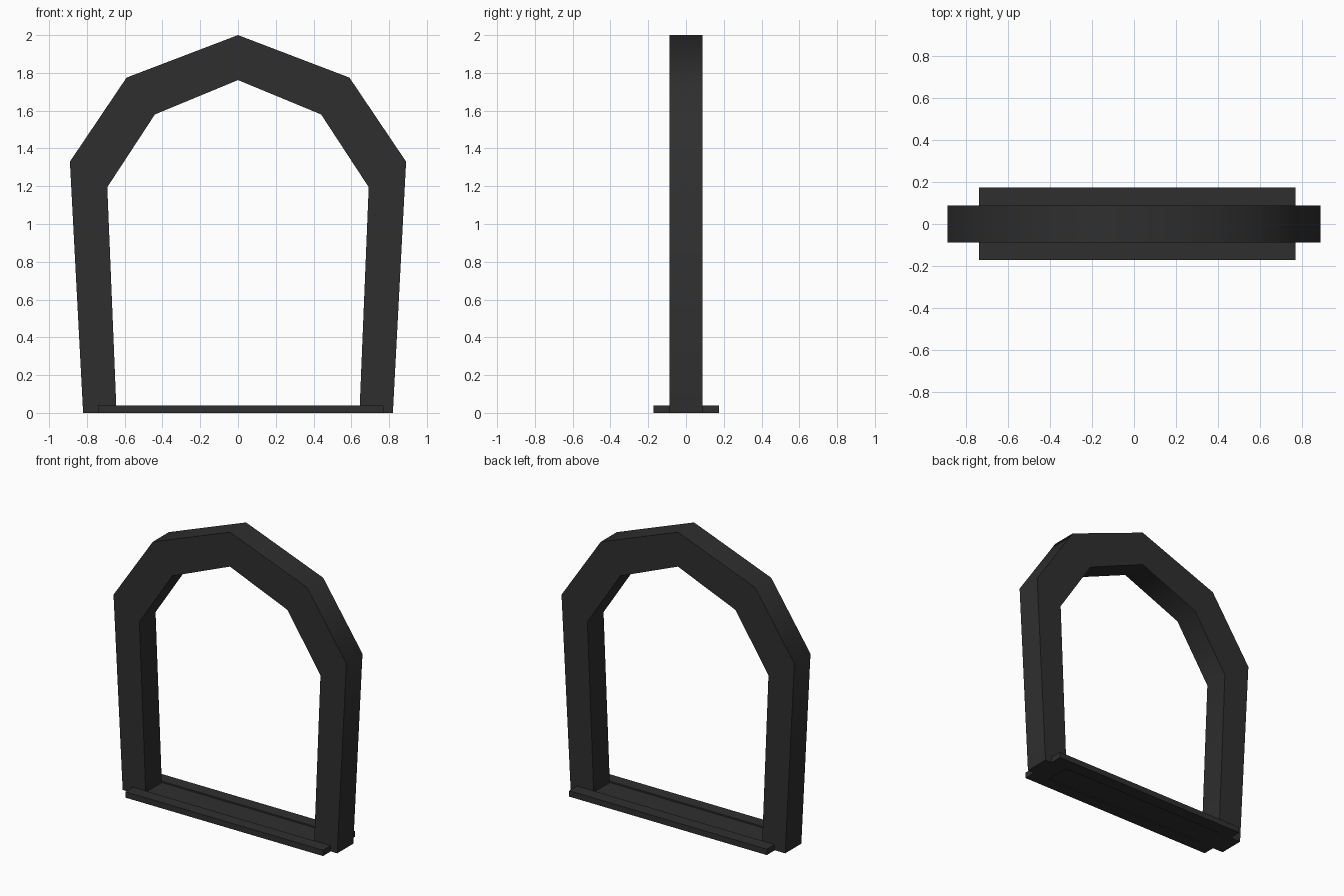
import bpy, bmesh, math

if "Cube" in bpy.data.objects:
    bpy.data.objects.remove(bpy.data.objects["Cube"])

dark = bpy.data.materials.new("charcoal")
dark.diffuse_color = (0.028, 0.028, 0.028, 1)
dark.use_nodes = True
dark.node_tree.nodes["Principled BSDF"].inputs["Base Color"].default_value = dark.diffuse_color


def finish(name, bm):
    bmesh.ops.recalc_face_normals(bm, faces=bm.faces)
    mesh = bpy.data.meshes.new(name)
    bm.to_mesh(mesh)
    bm.free()
    mesh.materials.append(dark)
    ob = bpy.data.objects.new(name, mesh)
    bpy.context.collection.objects.link(ob)
    return ob


def box(name, x0, x1, y0, y1, z0, z1):
    bm = bmesh.new()
    bmesh.ops.create_cube(bm, size=1)
    for v in bm.verts:
        v.co.x = x1 if v.co.x > 0 else x0
        v.co.y = y1 if v.co.y > 0 else y0
        v.co.z = z1 if v.co.z > 0 else z0
    return finish(name, bm)


# Arched frame: square-section band swept along mirrored outer and inner profiles
outer = [(0.82, 0), (0.89, 1.33), (0.59, 1.775), (0, 2)]
inner = [(0.643, 0), (0.692, 1.195), (0.44, 1.58), (0, 1.762)]
outer += [(-x, z) for x, z in outer[-2::-1]]
inner += [(-x, z) for x, z in inner[-2::-1]]
D = 0.088
bm = bmesh.new()
rings = []
for (ox, oz), (ix, iz) in zip(outer, inner):
    rings.append([bm.verts.new(p) for p in
                  ((ox, -D, oz), (ox, D, oz), (ix, D, iz), (ix, -D, iz))])
for a, b in zip(rings, rings[1:]):
    for i in range(4):
        j = (i + 1) % 4
        bm.faces.new((a[i], a[j], b[j], b[i]))
bm.faces.new(rings[0])
bm.faces.new(rings[-1])
frame = finish("arch_frame", bm)
bpy.context.view_layer.objects.active = frame
frame.select_set(True)
bpy.ops.object.shade_smooth_by_angle(angle=math.radians(50))

# Threshold: two long strips with a slightly recessed board between the legs
box("front_threshold_strip", -0.74, 0.77, -0.172, -D, 0, 0.04)
box("back_threshold_strip", -0.74, 0.77, D, 0.175, 0, 0.04)
box("threshold_board", -0.70, 0.70, -D, D, 0.008, 0.03)
